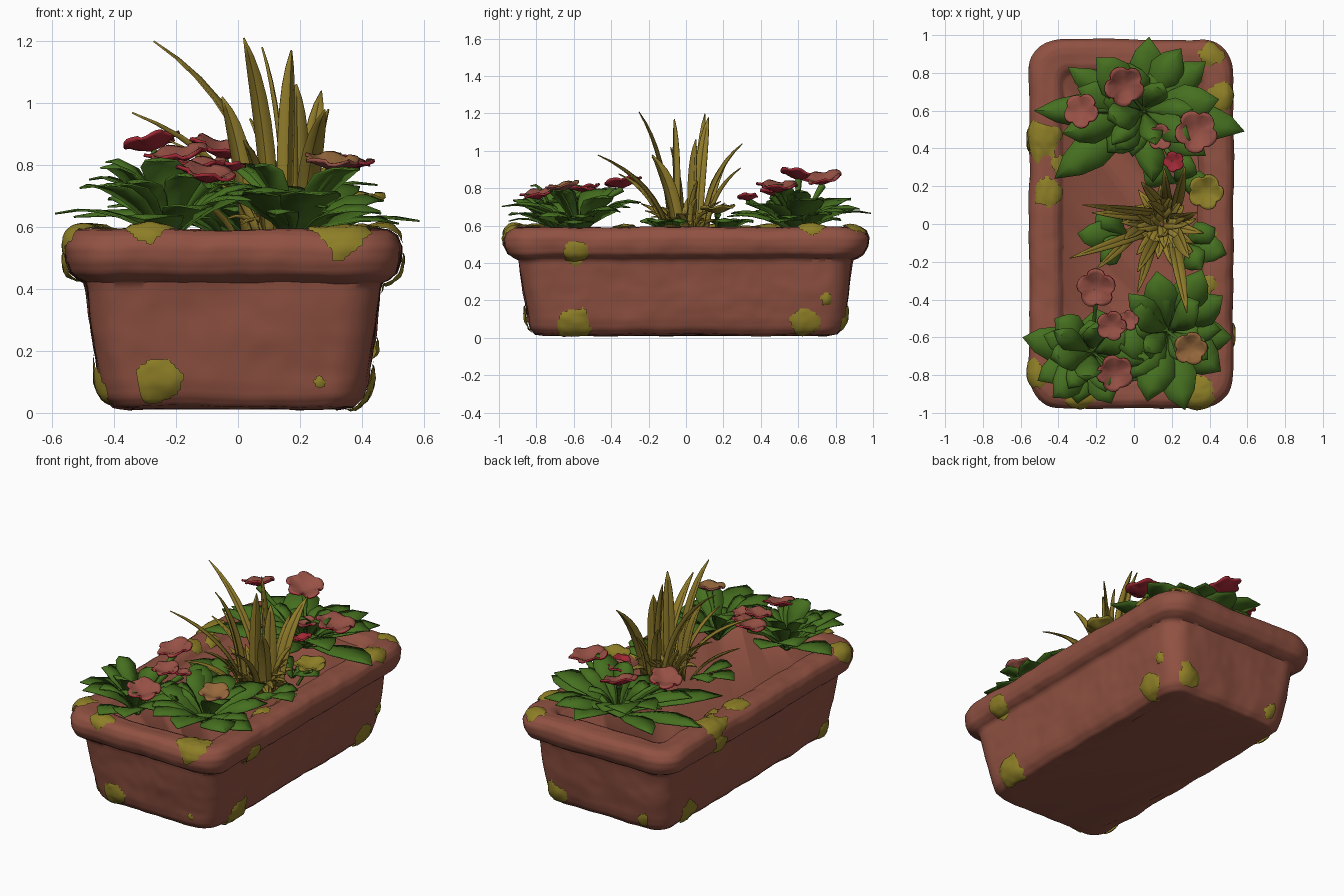
import bpy, bmesh, math, random
from mathutils import Vector, noise, Matrix

random.seed(11)
if "Cube" in bpy.data.objects:
    bpy.data.objects.remove(bpy.data.objects["Cube"])


def material(name, rgb):
    m = bpy.data.materials.new(name)
    m.use_nodes = True
    m.diffuse_color = (*rgb, 1)
    m.node_tree.nodes["Principled BSDF"].inputs["Base Color"].default_value = (*rgb, 1)
    m.node_tree.nodes["Principled BSDF"].inputs["Roughness"].default_value = 0.9
    return m


TERRACOTTA = material("terracotta", (0.28, 0.083, 0.054))
MOSS = material("moss", (0.27, 0.21, 0.02))
LEAF = material("leaf green", (0.06, 0.16, 0.014))
GRASS = material("dry grass", (0.28, 0.2, 0.024))
PINK = material("dusty petal", (0.31, 0.082, 0.06))
RED = material("red petal", (0.36, 0.022, 0.035))
OCHRE = material("ochre petal", (0.31, 0.14, 0.045))


def finish(name, bm, mats, thickness=0, angle=35, back=0):
    mesh = bpy.data.meshes.new(name)
    bm.to_mesh(mesh)
    bm.free()
    ob = bpy.data.objects.new(name, mesh)
    bpy.context.collection.objects.link(ob)
    for m in mats:
        mesh.materials.append(m)
    bpy.ops.object.select_all(action='DESELECT')
    ob.select_set(True)
    bpy.context.view_layer.objects.active = ob
    bpy.ops.object.shade_smooth_by_angle(angle=math.radians(angle))
    if thickness:
        s = ob.modifiers.new("thickness", 'SOLIDIFY')
        s.thickness = thickness
        s.material_offset = s.material_offset_rim = back
    return ob


def rounded_rect(hx, hy, r, z):
    """Ring with fixed point count: four arcs joined by subdivided sides."""
    arcs = []
    for k, (sx, sy) in enumerate([(1, 1), (-1, 1), (-1, -1), (1, -1)]):
        c = Vector((sx * (hx - r) - 0.015, sy * (hy - r), z))
        arcs.append([c + r * Vector((math.cos(a), math.sin(a), 0))
                     for a in [math.pi / 2 * (k + i / 10) for i in range(11)]])
    ring = []
    for k, arc in enumerate(arcs):
        n = 90 if k % 2 else 48
        ring += arc + [arc[-1].lerp(arcs[(k + 1) % 4][0], i / n) for i in range(1, n)]
    return ring


# Planter: half width, half length, corner radius, height up the wall and over the lip
profile = [(.33, .75, .08, .012), (.385, .805, .10, .02), (.415, .83, .11, .05),
           (.432, .845, .12, .10), (.455, .87, .12, .25), (.472, .89, .12, .40),
           (.478, .895, .12, .42), (.50, .92, .13, .43), (.525, .952, .15, .45),
           (.538, .972, .16, .49), (.54, .975, .16, .535), (.525, .96, .16, .57),
           (.50, .935, .15, .587), (.47, .90, .13, .592), (.41, .845, .09, .59),
           (.385, .82, .07, .58), (.355, .79, .06, .545)]
rows = []
for a, b in zip(profile, profile[1:]):
    n = max(1, round((Vector(b) - Vector(a)).length / 0.016))
    rows += [tuple(Vector(a).lerp(Vector(b), i / n)) for i in range(n)]
rows.append(profile[-1])

pot = bmesh.new()
rings = []
for row in rows:
    ring = []
    for p in rounded_rect(*row):
        wobble = noise.noise_vector(p * 5) * 0.009 + noise.noise_vector(p * 14) * 0.003
        ring.append(pot.verts.new(p + wobble))
    rings.append(ring)
count = len(rings[0])
for lo, hi in zip(rings, rings[1:]):
    for i in range(count):
        j = (i + 1) % count
        pot.faces.new((lo[i], lo[j], hi[j], hi[i]))
pot.faces.new(rings[0][::-1])
pot.faces.new(rings[-1])
pot.normal_update()

# Moss patches: copies of planter faces near each centre, swollen outward
patches = [(-.26, -.86, .10, .08), (.26, -.86, .10, .035), (-.29, -.93, .59, .07),
           (.33, -.90, .61, .11), (.41, -.60, .08, .09), (.41, .63, .08, .085),
           (.44, .75, .20, .035), (.53, -.60, .45, .075), (.47, .67, .61, .09),
           (.41, .90, .61, .07), (-.49, .45, .59, .10), (-.46, .17, .61, .085),
           (-.56, .45, .47, .07), (-.52, -.80, .58, .075), (-.44, -.72, .09, .07),
           (-.45, .62, .09, .08), (.30, .84, .10, .07), (-.30, .86, .08, .05),
           (.39, -.08, .57, .06), (.38, -.32, .57, .06), (-.38, .30, .57, .06)]
moss = bmesh.new()
for x, y, z, r in patches:
    centre = Vector((x, y, z))
    copies = {}

    def near(p):
        return (p - centre).length / r * (1 + 0.4 * noise.noise(p * 14))

    for f in pot.faces:
        if len(f.verts) == 4 and near(f.calc_center_median()) < 1:
            for v in f.verts:
                if v not in copies:
                    swell = 0.004 + 0.02 * max(0, 1 - near(v.co)) ** 0.6
                    swell += 0.005 * noise.noise(v.co * 40)
                    copies[v] = moss.verts.new(v.co + v.normal * max(swell, 0.003))
            moss.faces.new([copies[v] for v in f.verts])
rim = [v for v in moss.verts if v.is_boundary]
for _ in range(2):
    bmesh.ops.smooth_vert(moss, verts=rim, factor=0.4,
                          use_axis_x=True, use_axis_y=True, use_axis_z=True)
finish("planter", pot, [TERRACOTTA], angle=50)
finish("moss_patches", moss, [MOSS], angle=50)


def ribbon(bm, base, mid, tip, width, shape, fold, steps=6, twist=0):
    """Folded blade along a curved path; shape gives the width along it."""
    base, mid, tip = Vector(base), Vector(mid), Vector(tip)
    flat = tip - base
    side = Matrix.Rotation(twist, 3, 'Z') @ Vector((-flat.y, flat.x, 0)).normalized()
    last = None
    for i in range(steps + 1):
        t = i / steps
        p = base * (1 - t) ** 2 + mid * 2 * t * (1 - t) + tip * t * t
        tangent = ((mid - base) * (1 - t) + (tip - mid) * t).normalized()
        up = tangent.cross(side)
        w = width * shape(t) / 2
        row = [bm.verts.new(p + side * w * s + up * fold * w * (abs(s) - 0.5))
               for s in (-1, 0, 1)]
        if last:
            for k in range(2):
                bm.faces.new((last[k], row[k], row[k + 1], last[k + 1]))
        last = row


def leaf_shape(t):
    return 0.12 + 0.95 * math.sin(math.pi * t ** 1.3) ** 1.2 if t < 1 else 0.01


def blade_shape(t):
    return max(0.02, (0.75 + 0.5 * t) * (1 - t ** 3))


def leaf(bm, root, tip, width):
    root, tip = Vector(root), Vector(tip)
    mid = root.lerp(tip, 0.5)
    mid.z = max(tip.z, root.z) + 0.05
    ribbon(bm, root, mid, tip, width, leaf_shape, random.uniform(-.3, .1),
           5, random.uniform(-.35, .35))


# Leafy plants: root, outer leaf tips, number of inner leaves
plants = {
    "back_plant": ((.05, .60), [(.08, .99), (.38, .86), (.25, .93), (.585, .49), (.45, .66),
                   (-.35, .83), (-.53, .60), (-.42, .24), (-.14, .38), (-.2, .88),
                   (.10, .22), (.38, .36), (-.38, .48), (-.3, .72)], 17),
    "front_left_plant": ((.18, -.57), [(.52, -.60), (.46, -.78), (.27, -.985), (.07, -.94),
                         (.36, -.24), (.12, -.25), (.47, -.38), (-.08, -.66), (-.02, -.82)], 13),
    "front_right_plant": ((-.22, -.68), [(-.59, -.60), (-.42, -.50), (-.51, -.83), (-.3, -.95),
                          (-.12, -.95), (-.43, -.92), (-.02, -.55), (-.2, -.45)], 12),
    "small_right_sprout": ((-.04, -.06), [(-.30, -.05), (-.18, -.20), (-.2, .06)], 0),
    "small_left_sprout": ((.27, -.10), [(.49, -.16), (.43, -.02), (.36, -.24)], 0),
    "small_back_sprout": ((.22, .22), [(.42, .20), (.05, .28), (.30, .36)], 0),
}
for name, (root, tips, inner) in plants.items():
    bm = bmesh.new()
    for x, y in tips:
        small = inner == 0
        z = 0.61 + (0.01 if small else 0.13 * random.random())
        leaf(bm, (*root, .55), (x, y, z), 0.14 if small else random.uniform(.15, .2))
    for i in range(inner):
        a = math.tau * (i + random.random()) / inner
        reach = random.uniform(.17, .32)
        tip = (root[0] + reach * math.cos(a), root[1] + 0.9 * reach * math.sin(a),
               random.uniform(.64, .82))
        leaf(bm, (*root, .55), tip, random.uniform(.11, .16))
    finish(name, bm, [LEAF], 0.006)

# Tall grass clump: root, tip and width of every blade
blades = [((.12, .06), (-.27, .10, 1.20), .05), ((.11, -.08), (.02, -.25, 1.21), .065),
          ((.16, .06), (.08, .12, 1.18), .065), ((.15, -.05), (.17, -.06, 1.17), .07),
          ((.20, .03), (.19, .05, 1.06), .08), ((.22, .08), (.27, .30, 1.04), .075),
          ((.21, -.09), (.28, -.47, .98), .08), ((.07, -.04), (-.34, -.18, .97), .06),
          ((.04, -.02), (-.05, -.08, 1.02), .075), ((.18, .10), (.16, .29, .91), .06),
          ((.08, .04), (-.22, .06, .88), .06), ((.22, -.04), (.29, -.18, .98), .09),
          ((.10, -.10), (.02, -.36, .88), .06), ((.14, .10), (.04, .22, .95), .065),
          ((.22, .02), (.33, .06, .84), .06), ((.00, -.06), (-.20, -.24, .72), .06)]
grass = bmesh.new()
for i, ((x, y), tip, w) in enumerate(blades):
    mid = (x + 0.2 * (tip[0] - x), y + 0.2 * (tip[1] - y), .55 + 0.68 * (tip[2] - .55))
    ribbon(grass, (x, y, .545), mid, tip, w, blade_shape, 0.4, 8, (-.5, .2, .6)[i % 3])
# short tufts filling and surrounding the clump
for i in range(26):
    a = i * 2.4
    d = Vector((math.cos(a), math.sin(a), 0))
    base = Vector((.15, 0, .545)) + d * 0.003 * i
    reach = random.uniform(.10, .20)
    ribbon(grass, base, base + d * 0.04 + Vector((0, 0, .12)),
           base + d * reach + Vector((0, 0, random.uniform(.05, .22))), .06, blade_shape, 0.4)
finish("grass_clump", grass, [GRASS], 0.005)


def flower(name, root, centre, r, top, under):
    """Shallow five-lobed cup on a thin stem."""
    centre = Vector(centre)
    tilt = Matrix.Rotation(random.uniform(-.25, .25), 3, 'X') @ \
        Matrix.Rotation(random.uniform(-.25, .25), 3, 'Y')
    turn = random.random() * math.tau
    bm = bmesh.new()
    hub = bm.verts.new(centre - Vector((0, 0, .3 * r)))
    last, n = None, 30
    for k, (rad, h) in enumerate([(.4, -.16), (.8, .02), (1, .06)]):
        ring = []
        for i in range(n):
            a = math.tau * i / n
            lobe = abs(math.cos(2.5 * a)) ** 0.7
            d = r * rad * (1 - (0, .1, .24)[k] * (1 - lobe))
            z = r * (h + 0.08 * k * math.sin(2.5 * a + 1) ** 2 - 0.06 * k * lobe)
            ring.append(bm.verts.new(centre + tilt @ Vector(
                (d * math.cos(a + turn), d * math.sin(a + turn), z))))
        for i in range(n):
            j = (i + 1) % n
            bm.faces.new((last[i], ring[i], ring[j], last[j]) if last
                         else (hub, ring[i], ring[j]))
        last = ring
    finish(name, bm, [top, under], 0.01, back=1)
    curve = bpy.data.curves.new(name + "_stem", 'CURVE')
    curve.dimensions = '3D'
    curve.bevel_depth, curve.bevel_resolution = 0.011, 1
    path = curve.splines.new('POLY')
    path.points.add(2)
    low, high = Vector((*root, .55)), centre - Vector((0, 0, .3 * r + .012))
    bend = low.lerp(high, 0.6) + Vector((0, 0, .02))
    for p, co, size in zip(path.points, (low, bend, high), (0.8, 0.9, 1.8)):
        p.co, p.radius = (*co, 1), size
    curve.materials.append(LEAF)
    bpy.context.collection.objects.link(bpy.data.objects.new(name + "_stem", curve))


back, left, right = (plants[k][0] for k in ("back_plant", "front_left_plant", "front_right_plant"))
blooms = [(back, (-.05, .73, .86), .11, PINK, RED), (back, (-.28, .60, .88), .095, PINK, RED),
          (back, (.33, .49, .82), .115, PINK, RED), (back, (.14, .46, .79), .07, PINK, RED),
          (back, (.21, .33, .76), .055, RED, RED), (right, (-.20, -.34, .84), .105, PINK, RED),
          (right, (-.12, -.54, .81), .08, PINK, RED), (right, (-.03, -.51, .80), .055, PINK, RED),
          (right, (-.10, -.79, .78), .10, PINK, RED), (left, (.30, -.66, .82), .09, OCHRE, PINK),
          ((.3, .16), (.38, .17, .70), .095, MOSS, MOSS)]
for i, bloom in enumerate(blooms):
    flower(f"flower_{i + 1}", *bloom)
